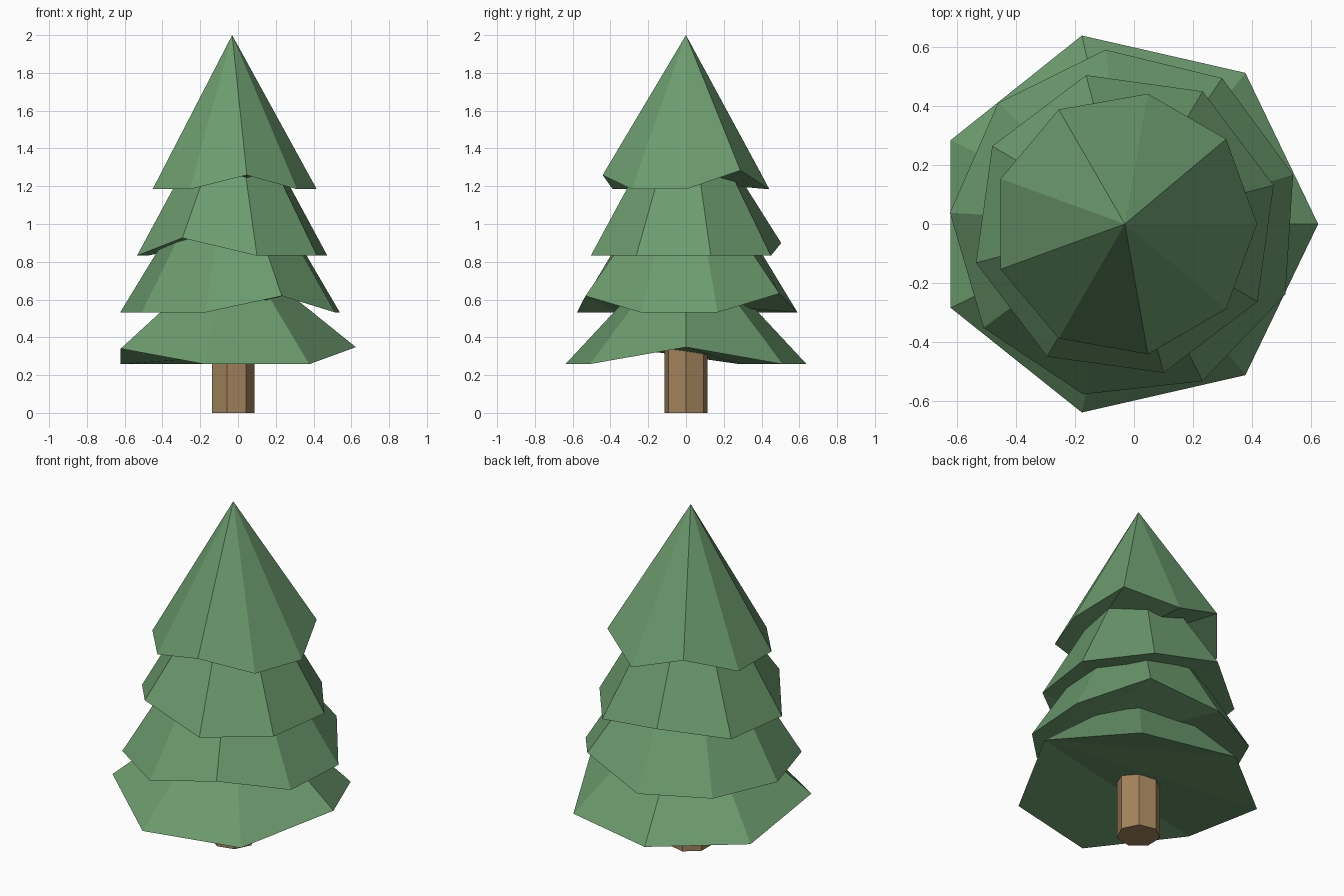
import bpy, bmesh
from math import sin, cos, radians, tau

if "Cube" in bpy.data.objects:
    bpy.data.objects.remove(bpy.data.objects["Cube"])

CX = -0.031  # tree axis


def material(name, color):
    m = bpy.data.materials.new(name)
    m.diffuse_color = color
    m.use_nodes = True
    m.node_tree.nodes["Principled BSDF"].inputs["Base Color"].default_value = m.diffuse_color
    return m


def frustum(name, mat, sides, turn, r0, z0, r1, z1, raised=None, ridge=0):
    """Flat-shaded frustum (cone if r1 is 0) with some rim corners lifted.
    The underside is a fan from the lifted corner 'ridge'."""
    raised = raised or {}
    bm = bmesh.new()
    ang = [radians(turn) + tau * k / sides for k in range(sides)]
    low = [bm.verts.new((CX + r0 * cos(a), r0 * sin(a), z0 + raised.get(k, 0)))
           for k, a in enumerate(ang)]
    for k in range(1, sides - 1):
        bm.faces.new((low[ridge], low[(ridge + k + 1) % sides], low[(ridge + k) % sides]))
    if r1:
        top = [bm.verts.new((CX + r1 * cos(a), r1 * sin(a), z1)) for a in ang]
        bm.faces.new(top)
    else:
        tip = bm.verts.new((CX, 0, z1))
    for k in range(sides):
        n = (k + 1) % sides
        bm.faces.new((low[k], low[n], top[n], top[k]) if r1 else (low[k], low[n], tip))
    mesh = bpy.data.meshes.new(name)
    bm.to_mesh(mesh)
    bm.free()
    mesh.materials.append(mat)
    ob = bpy.data.objects.new(name, mesh)
    bpy.context.collection.objects.link(ob)


green = material("needles", (0.15, 0.33, 0.155, 1))
brown = material("bark", (0.37, 0.23, 0.11, 1))

# Trunk
frustum("trunk", brown, 7, 0, 0.118, 0, 0.118, 0.40)

# Foliage tiers, bottom to top
frustum("foliage_bottom", green, 7, 0, 0.655, 0.258, 0.28, 0.65, {0: 0.09, 4: 0.082}, 0)
frustum("foliage_lower", green, 9, 16.3, 0.594, 0.532, 0.339, 0.95, {1: 0.10, 7: 0.087}, 7)
frustum("foliage_upper", green, 8, 14.6, 0.521, 0.832, 0.26, 1.30, {2: 0.067, 5: 0.094}, 5)
frustum("foliage_top", green, 9, 0, 0.448, 1.184, 0, 2.0, {1: 0.10, 3: 0.10, 7: 0.075}, 7)
